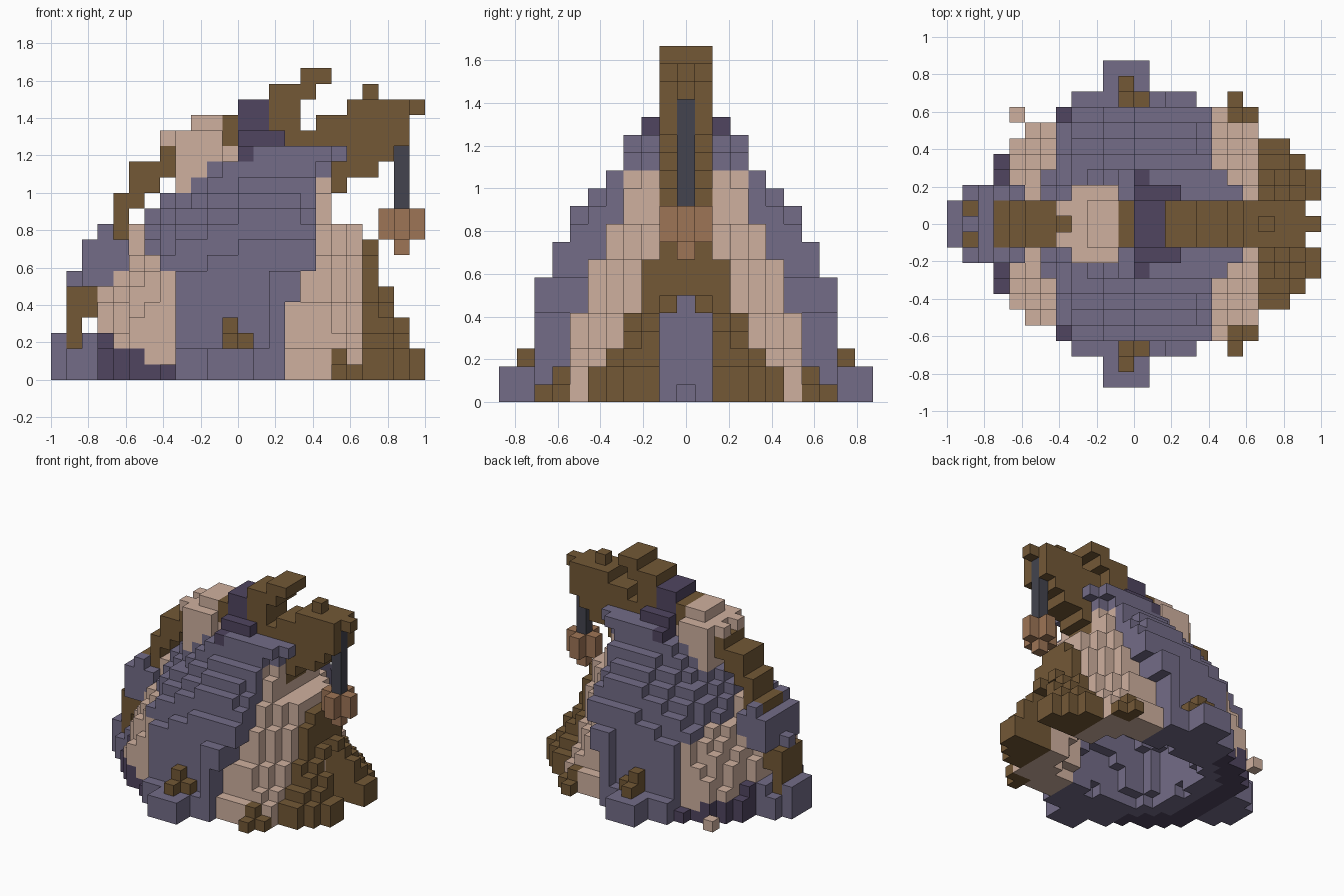
import bpy, bmesh
from mathutils import Vector

cube = bpy.data.objects.get("Cube")
if cube:
    bpy.data.objects.remove(cube, do_unlink=True)

UNIT = 1 / 12          # edge length of one block
cells = {}             # block position -> part name


def srgb(code):
    out = []
    for n in (0, 2, 4):
        c = int(code[n:n + 2], 16) / 255
        out.append(c / 12.92 if c < 0.04045 else ((c + 0.055) / 1.055) ** 2.4)
    return (*out, 1.0)


def material(name, code):
    mat = bpy.data.materials.new(name)
    mat.use_nodes = True
    mat.diffuse_color = srgb(code)
    bsdf = mat.node_tree.nodes["Principled BSDF"]
    bsdf.inputs["Base Color"].default_value = srgb(code)
    bsdf.inputs["Roughness"].default_value = 0.9
    return mat


purple = material("dusty purple", "736c87")
plum = material("dark plum", "504560")
tan = material("tan hide", "cfb09f")
brown = material("bark brown", "735836")
copper = material("copper", "9e7556")
slate = material("slate", "43444e")

PARTS = {
    "roof_cloth": purple, "inner_lining": purple, "tail_block": purple,
    "back_plates": purple, "side_ribs": purple,
    "hide_panels": tan, "top_hide": tan, "loose_stone": tan,
    "dark_rim": plum, "dark_cap": plum,
    "porch": brown, "spine_ridge": brown, "head_beam": brown,
    "side_knots": brown, "corner_roots": brown,
    "lantern": copper, "lantern_chain": slate,
}


def box(part, i0, i1, k0, k1, j0=0, j1=0):
    """Fill a block range on both sides of the middle plane."""
    for i in range(i0, i1 + 1):
        for k in range(k0, k1 + 1):
            for j in range(j0, j1 + 1):
                cells[i, j, k] = cells[i, -j, k] = part


def inside(i, j, mid, rx, ry):
    if rx <= 0 or ry <= 0:
        return False
    return (abs(i - mid) / rx) ** 2.5 + (abs(j) / ry) ** 2.5 <= 1


# Leaning hollow shell: left and right end of each layer, half depth by height
ENDS = ([(3, 21)] * 2 + [(3, 20.5)] * 4 + [(4, 20)] * 2
        + [(5, 20), (5, 19), (6, 17), (7, 17), (9, 17), (10, 17), (12, 18)])
DEPTH = [7.95] * 7 + [7.9] * 2 + [6.9] * 2 + [5.9, 4.8, 3.7, 3.7]
FRONT_HIDE = [7] * 2 + [6] * 3 + [5] * 3 + [4] * 2 + [3] * 5


def right_edge(k):
    return 15 if k < 5 else 16 if k < 7 else 17 if k < 12 else 19


def depth_limit(i, k):
    """Widest block row allowed towards the two ends of the shell."""
    if i >= right_edge(k):
        return FRONT_HIDE[k] - (max(0, i - 17) if k >= 3 else 0)
    return 6 if i < (7 if k == 0 else 8) else 8


def shell_part(i, j, k, deep):
    left_edge = 7 if k < 7 else 6 if k == 7 else 5
    if i >= right_edge(k):
        return "hide_panels"
    if deep:
        return "inner_lining"
    if i <= 7 and k <= (7 - i) // 2:
        return "dark_rim"
    if k < 10 and i <= left_edge:
        return "hide_panels"
    if 10 <= k <= 12 and i >= 15 and abs(j) <= 3:
        return "hide_panels"
    return "roof_cloth"


for k, (lo, hi) in enumerate(ENDS):
    mid, rx = (lo + hi) / 2, (hi - lo) / 2 + 0.5
    inset = 3.5 + 0.12 * k
    for i in range(2, 20):
        # the steps climb towards the doorway end
        level = round(k + 0.064 * max(0, 14 - i) ** 2)
        ry = 8.5 if k == 0 else DEPTH[min(level, len(DEPTH) - 1)]
        for j in range(-8, 9):
            if abs(j) > depth_limit(i, k):
                continue
            hollow = k < 12 and inside(i, j, mid, rx - inset, ry - inset)
            if inside(i, j, mid, rx, ry) and not hollow:
                deep = k < 13 and inside(i, j, mid, rx - 2, ry - 2)
                cells[i, j, k] = shell_part(i, j, k, deep)
box("dark_rim", 3, 3, 0, 1, 4, 4)

# Porch: stepped wedge in front of the doorway
for k, (end, half) in enumerate([(23, 5), (23, 5), (22, 4), (22, 3), (21, 3),
                                 (21, 2), (20, 3), (20, 3), (20, 2)]):
    for i in range(20, end + 1):
        box("porch", i, i, k, k, 0, half - max(0, i - min(21, end - 1)))

# Doorway cut through porch and shell
for (i, j, k) in list(cells):
    if i > 10 and (abs(j) <= 1 and k <= 4 or j == 0 and k == 5):
        del cells[i, j, k]

# Side ribs, feet and knots
box("side_ribs", 8, 14, 0, 1, 8, 8)
box("side_ribs", 10, 12, 0, 1, 9, 10)
box("side_ribs", 14, 14, 2, 6, 8, 8)
box("side_ribs", 15, 15, 5, 6, 8, 8)
box("side_ribs", 16, 16, 7, 8, 7, 7)
box("side_knots", 11, 12, 2, 2, 8, 8)
box("side_knots", 11, 11, 2, 2, 9, 9)
box("side_knots", 11, 11, 3, 3, 8, 8)
box("corner_roots", 18, 18, 0, 0, 7, 8)
box("corner_roots", 18, 18, 1, 1, 7, 7)
box("corner_roots", 19, 19, 0, 0, 7, 7)

# Tail block, back plates and the spine ridge
box("tail_block", 0, 0, 0, 2, 0, 1)
box("tail_block", 1, 2, 0, 1, 0, 2)
box("tail_block", 2, 2, 2, 2, 0, 2)
box("spine_ridge", 1, 1, 2, 5, 0, 1)
box("spine_ridge", 2, 2, 4, 5, 0, 1)
box("back_plates", 1, 1, 6, 6)
box("back_plates", 2, 2, 6, 8, 0, 2)
box("back_plates", 3, 3, 6, 9, 0, 2)
box("back_plates", 4, 4, 7, 8, 0, 2)
for i, low, high in [(3, 9, 9), (4, 9, 11), (5, 11, 13), (6, 12, 13),
                     (7, 13, 14)]:
    box("spine_ridge", i, i, low, high, 0, 1)

# Hide and dark cap at the summit
box("top_hide", 7, 7, 15, 15, 1, 1)
box("top_hide", 8, 8, 12, 15, 0, 2)
box("top_hide", 9, 9, 13, 15, 0, 2)
box("top_hide", 10, 10, 14, 15, 0, 2)
box("top_hide", 9, 10, 16, 16, 0, 1)
box("top_hide", 11, 11, 14, 14, 0, 1)
box("spine_ridge", 11, 11, 15, 16, 0, 1)
box("dark_cap", 12, 12, 14, 14, 0, 3)
box("dark_cap", 12, 14, 15, 15, 0, 2)
box("dark_cap", 12, 13, 16, 17, 0, 1)

# Head beam: horn, snout and underside steps
for i0, i1, k0, k1, half in [
        (14, 15, 16, 18, 1), (16, 16, 18, 18, 1), (16, 17, 19, 19, 1),
        (15, 22, 15, 15, 1), (17, 22, 16, 16, 1), (19, 22, 17, 17, 1),
        (23, 23, 17, 17, 0), (20, 20, 18, 18, 0), (21, 21, 14, 14, 1),
        (19, 20, 13, 14, 1), (18, 18, 12, 13, 1), (17, 17, 11, 11, 1)]:
    box("head_beam", i0, i1, k0, k1, 0, half)

# Hanging lantern
box("lantern_chain", 22, 22, 11, 16)
box("lantern", 21, 23, 9, 10)
box("lantern", 22, 22, 9, 10, 1, 1)
box("lantern", 22, 22, 8, 8)

cells[4, 7, 0] = "loose_stone"

# Turn the blocks of each part into a mesh with only its exposed faces
AXES = [Vector(v) for v in ((1, 0, 0), (0, 1, 0), (0, 0, 1))]
for part, mat in PARTS.items():
    bm = bmesh.new()
    corners = {}

    def corner(p):
        key = tuple(round(c * 2) for c in p)
        if key not in corners:
            corners[key] = bm.verts.new(p * UNIT)
        return corners[key]

    for (i, j, k), owner in cells.items():
        if owner != part:
            continue
        centre = Vector((i - 11.5, j, k + 0.5))
        for a in range(3):
            for sign in (1, -1):
                n = AXES[a] * sign
                if (i + int(n.x), j + int(n.y), k + int(n.z)) in cells:
                    continue
                u, v = AXES[(a + 1) % 3] / 2, AXES[(a + 2) % 3] / 2 * sign
                c = centre + n / 2
                bm.faces.new([corner(p) for p in
                              (c - u - v, c + u - v, c + u + v, c - u + v)])
    mesh = bpy.data.meshes.new(part)
    bm.to_mesh(mesh)
    bm.free()
    mesh.materials.append(mat)
    bpy.context.collection.objects.link(bpy.data.objects.new(part, mesh))
